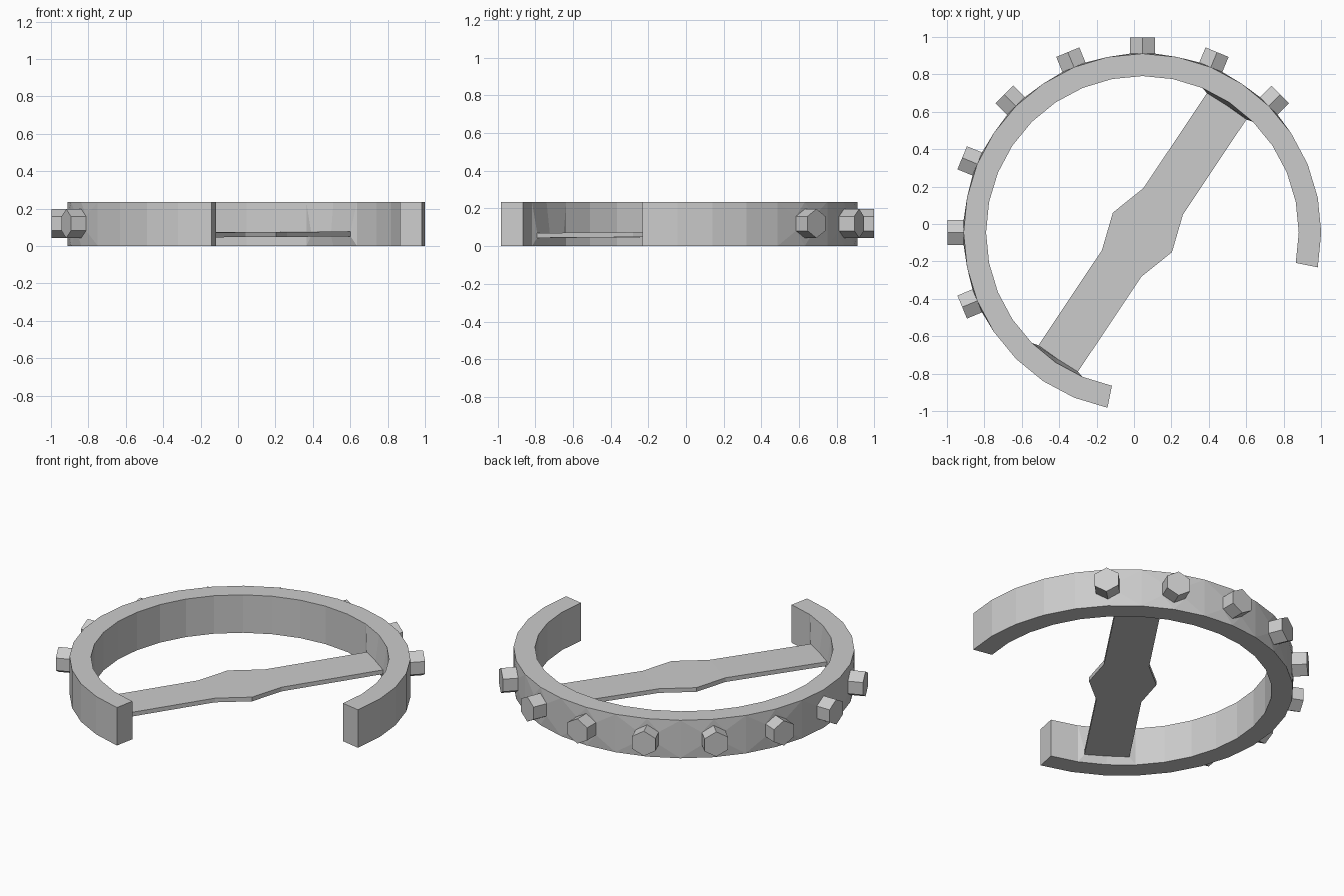
import bpy, bmesh
from math import cos, sin, radians, pi

if "Cube" in bpy.data.objects:
    bpy.data.objects.remove(bpy.data.objects["Cube"])

CX, CY = 0.045, -0.045        # ring centre
R_IN, R_OUT, H = 0.836, 0.956, 0.235
STEP = 11.25                  # degrees per ring segment


def polar(r, deg, z):
    a = radians(deg)
    return (CX + r * cos(a), CY + r * sin(a), z)


def finish(name, bm):
    bmesh.ops.recalc_face_normals(bm, faces=bm.faces)
    me = bpy.data.meshes.new(name)
    bm.to_mesh(me)
    bm.free()
    ob = bpy.data.objects.new(name, me)
    bpy.context.collection.objects.link(ob)
    return ob


def loft(name, sections):
    """Skin a list of equal-length closed cross-sections."""
    bm = bmesh.new()
    loops = [[bm.verts.new(p) for p in s] for s in sections]
    n = len(loops[0])
    for a, b in zip(loops, loops[1:]):
        for i in range(n):
            j = (i + 1) % n
            bm.faces.new((a[i], a[j], b[j], b[i]))
    bm.faces.new(loops[0])
    bm.faces.new(loops[-1])
    return finish(name, bm)


# Open ring covering three quarters of a circle
loft("open_ring", [[polar(R_IN, d, 0), polar(R_OUT, d, 0),
                    polar(R_OUT, d, H), polar(R_IN, d, H)]
                   for d in [-STEP + STEP * i for i in range(25)]])

# Crossbar with widened middle, flaring into the ring wall at both ends
AXIS = 56.25


def bar_section(u_edge, u_mid, w, z0, z1):
    c, s = cos(radians(AXIS)), sin(radians(AXIS))
    pts = [(u_edge, -w, z0), (u_mid, 0, z0), (u_edge, w, z0),
           (u_edge, w, z1), (u_mid, 0, z1), (u_edge, -w, z1)]
    return [(CX + u * c - v * s, CY + u * s + v * c, z) for u, v, z in pts]


wall_u = R_IN * cos(radians(STEP))
wall_w = R_IN * sin(radians(STEP))
B, T, TILT = 0.048, 0.074, 0.004
loft("crossbar", [
    bar_section(-wall_u, -R_IN, wall_w, 0, H),
    bar_section(-0.811, -0.815, 0.127, B - TILT, T - TILT),
    bar_section(-0.2, -0.2, 0.127, B, T),
    bar_section(0, 0, 0.19, B, T),
    bar_section(0.2, 0.2, 0.127, B, T),
    bar_section(0.811, 0.815, 0.127, B + TILT, T + TILT),
    bar_section(wall_u, R_IN, wall_w, 0, H),
])


# Hexagonal studs around the outside, each on a slightly flattened boss
def hexagon(r, deg, radius=0.077, zc=0.12):
    a = radians(deg)
    out = []
    for k in range(6):
        t = pi / 2 + k * pi / 3
        w = radius * cos(t)
        x, y, _ = polar(r, deg, 0)
        out.append((x - w * sin(a), y + w * cos(a), zc + radius * sin(t)))
    return out


for i in range(8):
    d = 45 + 22.5 * i
    loft(f"stud_{i + 1}", [hexagon(0.93, d), hexagon(1.043, d)])
    bm = bmesh.new()
    rim = [polar(R_OUT, d + o, z) for o in (-STEP, 0, STEP) for z in (0.001, H - 0.001)]
    for p in rim + hexagon(R_OUT, d):
        bm.verts.new(p)
    bmesh.ops.convex_hull(bm, input=bm.verts[:])
    finish(f"stud_boss_{i + 1}", bm)
